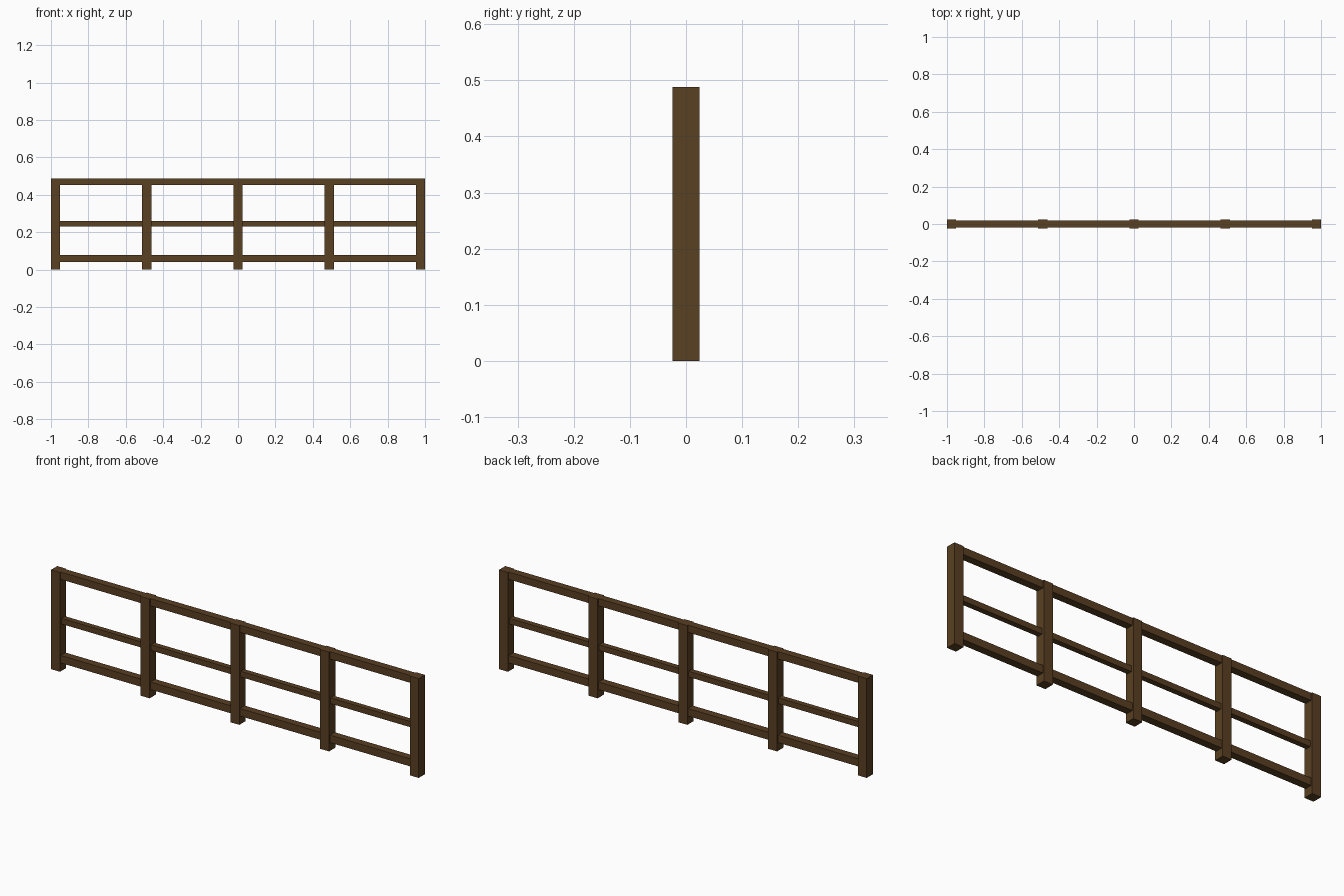
import bpy

if "Cube" in bpy.data.objects:
    bpy.data.objects.remove(bpy.data.objects["Cube"])

wood = bpy.data.materials.new("dark_wood")
wood.diffuse_color = (0.10, 0.05, 0.016, 1)
wood.use_nodes = True
wood.node_tree.nodes["Principled BSDF"].inputs["Base Color"].default_value = wood.diffuse_color

POST = 0.0488      # post width and depth
HEIGHT = 0.488
SPACING = 0.4878   # distance between post centres


def box(name, x0, x1, depth, z0, z1):
    bpy.ops.mesh.primitive_cube_add(size=1, location=((x0 + x1) / 2, 0, (z0 + z1) / 2))
    ob = bpy.context.object
    ob.name = name
    ob.scale = (x1 - x0, depth, z1 - z0)
    bpy.ops.object.transform_apply(location=False, rotation=False, scale=True)
    ob.data.materials.append(wood)
    return ob


# Five square posts
centres = [i * SPACING for i in range(-2, 3)]
for x in centres:
    box("post", x - POST / 2, x + POST / 2, POST, 0, HEIGHT)

# Rails fitted between neighbouring posts: name, depth, bottom, top
rails = [
    ("top_rail", 0.037, 0.452, HEIGHT),
    ("middle_rail", 0.027, 0.231, 0.259),
    ("bottom_rail", 0.037, 0.041, 0.078),
]
for left, right in zip(centres, centres[1:]):
    for name, depth, z0, z1 in rails:
        box(name, left + POST / 2, right - POST / 2, depth, z0, z1)
